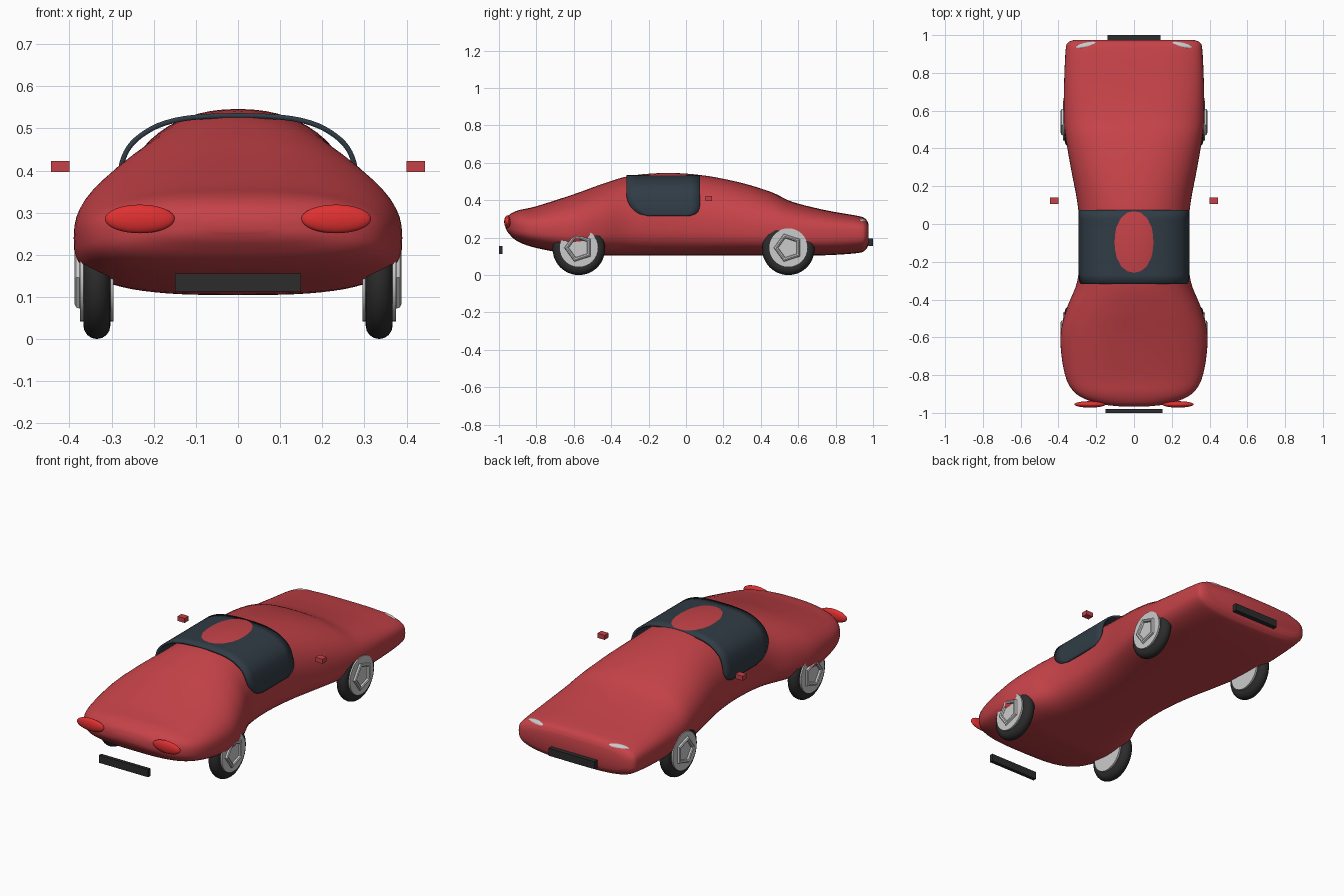
import bpy, bmesh, math
from mathutils import Vector, Matrix

if "Cube" in bpy.data.objects:
    bpy.data.objects.remove(bpy.data.objects["Cube"])


def material(name, rgb):
    m = bpy.data.materials.new(name)
    m.diffuse_color = (*rgb, 1)
    m.use_nodes = True
    m.node_tree.nodes["Principled BSDF"].inputs["Base Color"].default_value = m.diffuse_color
    return m


RED = material("red_paint", (0.56, 0.055, 0.065))
LIGHT_RED = material("tail_red", (0.75, 0.03, 0.03))
GLASS = material("dark_glass", (0.03, 0.045, 0.06))
BLACK = material("black", (0.025, 0.025, 0.025))
WHITE = material("lamp_white", (0.8, 0.8, 0.78))


def make(name, bm, mat=None, smooth=40):
    bmesh.ops.recalc_face_normals(bm, faces=bm.faces[:])
    me = bpy.data.meshes.new(name)
    bm.to_mesh(me)
    bm.free()
    ob = bpy.data.objects.new(name, me)
    bpy.context.collection.objects.link(ob)
    if mat:
        me.materials.append(mat)
    if smooth:
        bpy.ops.object.select_all(action='DESELECT')
        ob.select_set(True)
        bpy.context.view_layer.objects.active = ob
        bpy.ops.object.shade_smooth_by_angle(angle=math.radians(smooth))
    return ob


def skin(bm, rings, closed=True):
    rows = [[bm.verts.new(p) for p in r] for r in rings]
    n = len(rows[0])
    for a, b in zip(rows, rows[1:]):
        for i in range(n if closed else n - 1):
            j = (i + 1) % n
            bm.faces.new((a[i], a[j], b[j], b[i]))
    return rows


def smooth_rows(pts, steps):
    # Catmull-Rom through rows of values
    out = []
    for k in range(len(pts) - 1):
        p0, p1, p2, p3 = (pts[min(max(k + d, 0), len(pts) - 1)] for d in (-1, 0, 1, 2))
        for s in range(steps):
            t = s / steps
            out.append([0.5 * (2 * b + (c - a) * t + (2 * a - 5 * b + 4 * c - d) * t * t
                               + (3 * b - a - 3 * c + d) * t ** 3)
                        for a, b, c, d in zip(p0, p1, p2, p3)])
    return out + [list(pts[-1])]


# Body: stations of y, half width, bottom, top, widest height, upper roundness
STATIONS = [
    (-0.966, 0.07, 0.255, 0.285, 0.27, 2.2),
    (-0.95, 0.19, 0.225, 0.318, 0.265, 2.3),
    (-0.90, 0.305, 0.18, 0.345, 0.255, 2.5),
    (-0.80, 0.365, 0.145, 0.368, 0.245, 2.5),
    (-0.60, 0.39, 0.108, 0.432, 0.24, 2.4),
    (-0.45, 0.357, 0.105, 0.486, 0.25, 2.3),
    (-0.30, 0.30, 0.105, 0.53, 0.27, 2.2),
    (-0.10, 0.283, 0.105, 0.546, 0.28, 2.2),
    (0.10, 0.298, 0.105, 0.532, 0.27, 2.2),
    (0.30, 0.335, 0.105, 0.492, 0.25, 2.3),
    (0.46, 0.362, 0.105, 0.442, 0.235, 2.4),
    (0.57, 0.372, 0.105, 0.391, 0.225, 2.6),
    (0.75, 0.370, 0.106, 0.346, 0.22, 3),
    (0.92, 0.362, 0.118, 0.316, 0.22, 3.2),
    (0.96, 0.350, 0.135, 0.300, 0.22, 3.2),
    (0.975, 0.315, 0.16, 0.275, 0.22, 3.2),
]


def section(y, w, bot, top, mid, n, count=64):
    ring = []
    for i in range(count):
        a = 2 * math.pi * i / count
        c, s = math.cos(a), math.sin(a)
        e, h = (n, top - mid) if s >= 0 else (3, mid - bot)
        ring.append((w * math.copysign(abs(c) ** (2 / e), c), y,
                     mid + h * math.copysign(abs(s) ** (2 / e), s)))
    return ring


bm = bmesh.new()
rows = skin(bm, [section(*r) for r in smooth_rows(STATIONS, 5)])
bm.faces.new(rows[0])
bm.faces.new(rows[-1])
make("body", bm, RED, 60)

# Wrap-over window band: thin arched shell with rounded lower corners
ARCH = [(0.292, 0.315), (0.292, 0.36), (0.281, 0.42), (0.264, 0.458), (0.235, 0.487),
        (0.19, 0.513), (0.13, 0.529), (0.06, 0.535), (0, 0.536)]
half = smooth_rows(ARCH, 3)
arch = half + [[-x, z] for x, z in reversed(half[:-1])]
rings = []
for x, z in arch:
    back = 0.12 * (1 - math.sqrt(max(0, 1 - (max(0, 0.435 - z) / 0.12) ** 2)))
    front = 0.055 * (1 - math.sqrt(max(0, 1 - (max(0, 0.37 - z) / 0.055) ** 2)))
    y0, y1 = -0.318 + back, 0.074 - front
    rings.append([(x, y0 + (y1 - y0) * i / 8, z) for i in range(9)])
bm = bmesh.new()
skin(bm, rings, closed=False)
band = make("window_band", bm, GLASS)
shell = band.modifiers.new("thickness", 'SOLIDIFY')
shell.thickness = 0.012
shell.offset = -1


def box(name, lo, hi, mat):
    lo, hi = Vector(lo), Vector(hi)
    bm = bmesh.new()
    bmesh.ops.create_cube(bm, size=1, matrix=Matrix.Translation((lo + hi) / 2)
                          @ Matrix.Diagonal((*(hi - lo), 1)))
    make(name, bm, mat, 0)


def ellipsoid(name, centre, radii, mat, turn=0):
    bm = bmesh.new()
    bmesh.ops.create_uvsphere(bm, u_segments=32, v_segments=16, radius=1,
                              matrix=Matrix.Translation(centre) @ Matrix.Rotation(turn, 4, 'Z')
                              @ Matrix.Diagonal((*radii, 1)))
    make(name, bm, mat, 60)


def ring(name, centre, major, minor, seg, sides, mat, smooth):
    # Torus around the x axis; first corner points to the rear
    bm = bmesh.new()
    loops = []
    for i in range(seg + 1):
        a = math.pi + 2 * math.pi * i / seg
        loops.append([Vector(centre) + Vector((minor * math.sin(b),
                      (major + minor * math.cos(b)) * math.cos(a),
                      (major + minor * math.cos(b)) * math.sin(a)))
                      for b in (2 * math.pi * k / sides for k in range(sides))])
    skin(bm, loops)
    bmesh.ops.remove_doubles(bm, verts=bm.verts[:], dist=1e-5)
    make(name, bm, mat, smooth)


# Number plates
box("rear_plate", (-0.15, -1.0, 0.113), (0.15, -0.98, 0.155), BLACK)
box("front_plate", (-0.14, 0.975, 0.155), (0.14, 1.0, 0.196), BLACK)

# Paired parts
for side, s in (("right", 1), ("left", -1)):
    x0, x1 = sorted((0.40 * s, 0.444 * s))
    box(side + "_mirror", (x0, 0.105, 0.397), (x1, 0.14, 0.422), RED)
    ellipsoid(side + "_tail_light", (0.233 * s, -0.955, 0.285), (0.083, 0.017, 0.034), LIGHT_RED)
    ellipsoid(side + "_headlight", (0.245 * s, 0.945, 0.285), (0.065, 0.018, 0.017), WHITE, -0.17 * s)
    # Wheels: tyre, hub drum and five-sided trim
    for end, y in (("rear", -0.573), ("front", 0.547)):
        name = end + "_" + side
        ring(name + "_tyre", (0.335 * s, y, 0.14), 0.108, 0.032, 48, 16, BLACK, 60)
        bm = bmesh.new()
        bmesh.ops.create_cone(bm, cap_ends=True, segments=32, radius1=0.104, radius2=0.104,
                              depth=0.08, matrix=Matrix.Translation((0.335 * s, y, 0.146))
                              @ Matrix.Rotation(math.pi / 2, 4, 'Y'))
        make(name + "_hub", bm)
        ring(name + "_trim", (0.376 * s, y, 0.146), 0.066, 0.012, 5, 8, None, 30)
